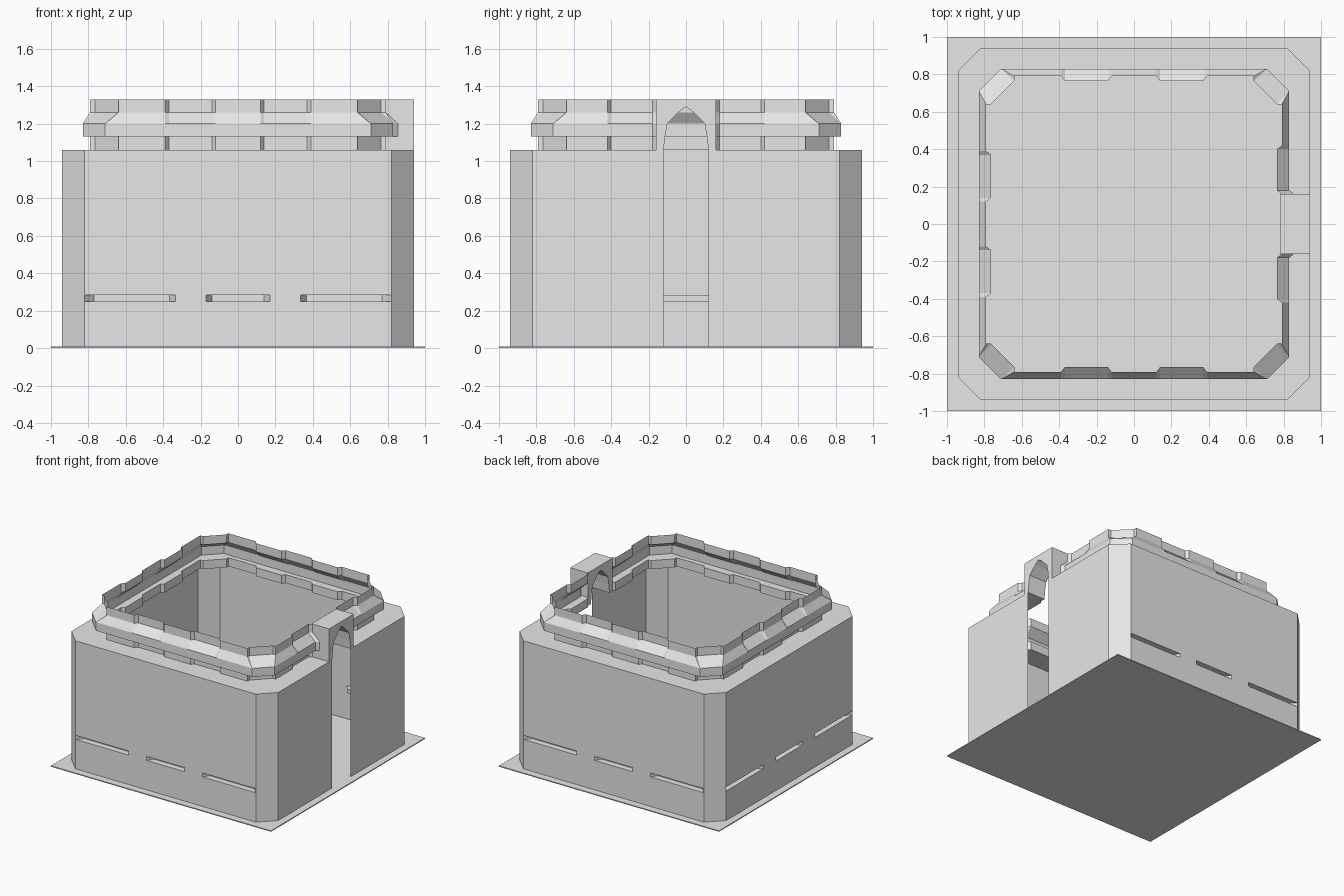
import bpy, bmesh
from mathutils import Matrix, Vector

if "Cube" in bpy.data.objects:
    bpy.data.objects.remove(bpy.data.objects["Cube"], do_unlink=True)

GRAY = (0.8, 0.8, 0.8, 1)
stone = bpy.data.materials.new("plain_gray")
stone.use_nodes = True
stone.diffuse_color = GRAY
stone.node_tree.nodes["Principled BSDF"].inputs["Base Color"].default_value = GRAY

FLOOR, WALL_TOP = 0.008, 1.06
WALL, WALL_C = 0.94, 0.82      # wall distance from centre, chamfer start
BAND, BAND_C = 0.83, 0.71      # projecting band
INNER, OUTER, CREN_C = 0.765, 0.79, 0.64  # stepped strips


def finish(name, bm, recalc=False):
    bmesh.ops.remove_doubles(bm, verts=bm.verts, dist=0.0005)
    if recalc:
        bmesh.ops.recalc_face_normals(bm, faces=bm.faces)
    mesh = bpy.data.meshes.new(name)
    bm.to_mesh(mesh)
    bm.free()
    mesh.materials.append(stone)
    obj = bpy.data.objects.new(name, mesh)
    bpy.context.collection.objects.link(obj)
    return obj


def face(bm, points):
    return bm.faces.new([bm.verts.new(p) for p in points])


def turn(quarter, p):
    """Rotate a point by quarter turns about z; quarter 0 is the +x side."""
    x, y, z = p
    for _ in range(quarter):
        x, y = -y, x
    return (x, y, z)


# Base plate
bm = bmesh.new()
bmesh.ops.create_cube(bm, size=1, matrix=Matrix.Translation((0, 0, FLOOR / 2))
                      @ Matrix.Diagonal((2, 2, FLOOR, 1)))
finish("base_plate", bm)


# Walls: one thin shell with recessed slots and a doorway
def wall_panel(bm, q, t0, t1, z0, z1):
    face(bm, [turn(q, p) for p in ((WALL, t0, z0), (WALL, t1, z0),
                                   (WALL, t1, z1), (WALL, t0, z1))])


def slot(bm, q, t0, t1, z0, z1, depth=0.05):
    a = t0 + (0.05 if t0 < -0.8 else 0.032)
    b = t1 - (0.05 if t1 > 0.8 else 0.032)
    front = [(WALL, t0, z0), (WALL, t1, z0), (WALL, t1, z1), (WALL, t0, z1)]
    d = WALL - depth
    back = [(d, a, z0), (d, b, z0), (d, b, z1), (d, a, z1)]
    front = [turn(q, p) for p in front]
    back = [turn(q, p) for p in back]
    face(bm, back)
    for i in range(4):
        j = (i + 1) % 4
        face(bm, (front[i], front[j], back[j], back[i]))


bm = bmesh.new()
columns = [-WALL_C, -0.335, -0.172, 0.172, 0.335, WALL_C]
levels = [FLOOR, 0.25, 0.283, WALL_TOP]
for q in range(4):
    # corner chamfer
    c = [(WALL, WALL_C), (WALL_C, WALL)]
    face(bm, [turn(q, (*c[0], FLOOR)), turn(q, (*c[1], FLOOR)),
              turn(q, (*c[1], WALL_TOP)), turn(q, (*c[0], WALL_TOP))])
    if q == 0:
        for s in (-1, 1):
            t0, t1 = sorted((s * 0.12, s * WALL_C))
            wall_panel(bm, q, t0, t1, FLOOR, WALL_TOP)
        continue
    for i in range(5):
        for k in range(3):
            build = slot if k == 1 and i % 2 == 0 else wall_panel
            build(bm, q, columns[i], columns[i + 1], levels[k], levels[k + 1])
bmesh.ops.remove_doubles(bm, verts=bm.verts, dist=0.0005)
bmesh.ops.dissolve_limit(bm, angle_limit=0.01, verts=bm.verts, edges=bm.edges)
finish("tower_wall", bm)


# Parapet: ledge, stepped strip, band, slope and upper strip in one loft
# Each entry: strip offset, strip t, band offset, band t, wall t
def plain(off, t):
    return (off, t, BAND, t, t)


def corner(off, s):
    return (off, s * CREN_C, BAND, s * BAND_C, s * WALL_C)


side = [corner(INNER, -1), corner(OUTER, -1)]
for mid in (-0.255, 0.255):
    side += [plain(OUTER, mid - 0.135), plain(INNER, mid - 0.115),
             plain(INNER, mid + 0.115), plain(OUTER, mid + 0.135)]
side += [corner(OUTER, 1), corner(INNER, 1)]

# half side next to the doorway, flaring where it meets the portal
upper = [(OUTER, 0.16, BAND + 0.025, 0.16, 0.16), plain(INNER, 0.18),
         plain(INNER, 0.40), plain(OUTER, 0.42), corner(OUTER, 1), corner(INNER, 1)]
lower = [(a, -t, b, -bt, -wt) for a, t, b, bt, wt in reversed(upper)]

path = [(0, p) for p in upper]
for q in (1, 2, 3):
    path += [(q, p) for p in side]
path += [(0, p) for p in lower]

rows = [("wall", WALL_TOP), ("strip", WALL_TOP), ("strip", 1.13), ("band", 1.13),
        ("band", 1.20), ("strip", 1.26), ("strip", 1.33)]


def locate(kind, z, entry):
    q, (off, t, b_off, b_t, w_t) = entry
    x, y = {"wall": (WALL, w_t), "strip": (off, t), "band": (b_off, b_t)}[kind]
    return turn(q, (x, y, z))


bm = bmesh.new()
for (k0, z0), (k1, z1) in zip(rows, rows[1:]):
    for e0, e1 in zip(path, path[1:]):
        loop = []
        for p in (locate(k0, z0, e0), locate(k0, z0, e1),
                  locate(k1, z1, e1), locate(k1, z1, e0)):
            if all((Vector(p) - Vector(o)).length > 0.0005 for o in loop):
                loop.append(p)
        if len(loop) > 2:
            face(bm, loop)
finish("parapet", bm)

# Doorway portal with a pointed arch
half = [(0.16, 1.33), (0.16, WALL_TOP), (0.12, WALL_TOP), (0.112, 1.13),
        (0.1, 1.20), (0.035, 1.265)]
outline = half + [(0, 1.29)] + [(-y, z) for y, z in reversed(half)]
bm = bmesh.new()
f = face(bm, [(0.78, y, z) for y, z in outline])
ext = bmesh.ops.extrude_face_region(bm, geom=[f], use_keep_orig=True)
bmesh.ops.translate(bm, vec=(WALL - 0.78, 0, 0),
                    verts=[v for v in ext["geom"] if isinstance(v, bmesh.types.BMVert)])
finish("door_portal", bm, recalc=True)
